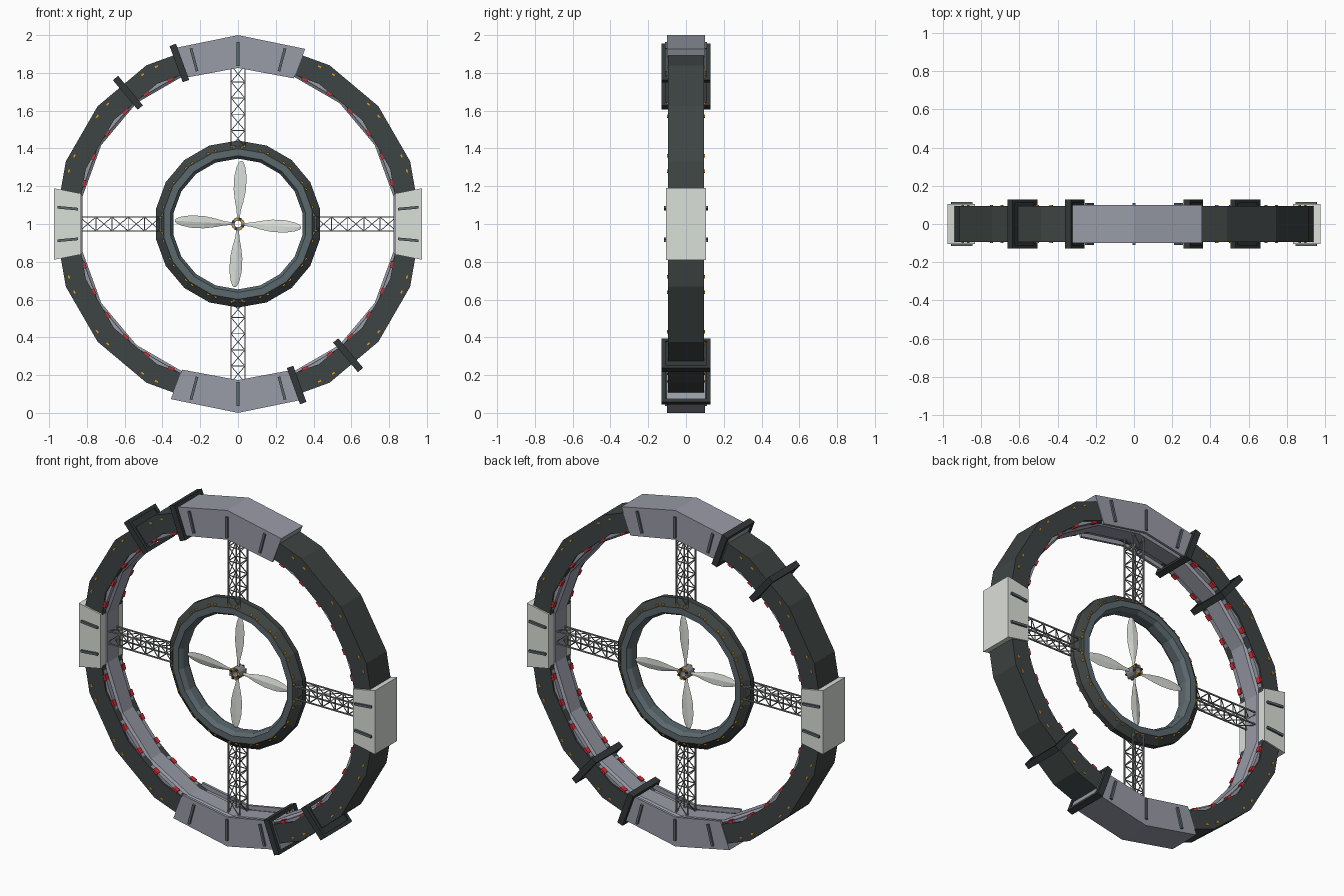
import bpy, bmesh, math
from mathutils import Vector, Matrix

if "Cube" in bpy.data.objects:
    bpy.data.objects.remove(bpy.data.objects["Cube"])

def mat(name, r, g, b):
    m = bpy.data.materials.new(name)
    m.diffuse_color = (r, g, b, 1)
    m.use_nodes = True
    m.node_tree.nodes["Principled BSDF"].inputs["Base Color"].default_value = m.diffuse_color
    return m

DARK = mat("dark_hull", .048, .058, .056)
FRAME = mat("frame_black", .032, .038, .038)
LAV = mat("lavender_grey", .315, .325, .385)
LIGHT = mat("pale_grey", .71, .745, .69)
SLATE = mat("slate_blue", .105, .14, .155)
STEEL = mat("truss_steel", .25, .255, .255)
RED = mat("red_light", .68, .025, .035)
ORANGE = mat("orange_light", .85, .36, .01)

def P(r, deg, y=0):
    """Point in the wheel plane: radius, angle, depth."""
    a = math.radians(deg)
    return Vector((r * math.cos(a), y, 1 + r * math.sin(a)))

def finish(name, bm, *mats):
    bmesh.ops.recalc_face_normals(bm, faces=bm.faces)
    me = bpy.data.meshes.new(name)
    bm.to_mesh(me)
    bm.free()
    for m in mats:
        me.materials.append(m)
    ob = bpy.data.objects.new(name, me)
    bpy.context.collection.objects.link(ob)
    return ob

def sweep(name, sections, closed, mats, rule=None):
    """Skin a list of equal-length point loops."""
    bm = bmesh.new()
    loops = [[bm.verts.new(p) for p in s] for s in sections]
    n, k = len(loops), len(loops[0])
    for i in range(n if closed else n - 1):
        A, B = loops[i], loops[(i + 1) % n]
        for j in range(k):
            f = bm.faces.new((A[j], A[(j + 1) % k], B[(j + 1) % k], B[j]))
            if rule:
                f.material_index = rule(j)
    if not closed:
        bm.faces.new(loops[0])
        bm.faces.new(loops[-1])
    return finish(name, bm, *mats)

def ring(name, profile, angles, closed, mats, rule=None):
    return sweep(name, [[P(r, a, y) for r, y in profile] for a in angles], closed, mats, rule)

def rect(r0, r1, y):
    return [(r0, -y), (r1, -y), (r1, y), (r0, y)]

def box(bm, deg, r, y, tang, rad, dep):
    """Box turned to the wheel: tangential, radial and depth sizes."""
    m = (Matrix.Translation(P(r, deg, y)) @ Matrix.Rotation(-math.radians(deg), 4, 'Y')
         @ Matrix.Diagonal((rad, dep, tang, 1)))
    bmesh.ops.create_cube(bm, size=1, matrix=m)

def bar(bm, a, b, w):
    d = b - a
    m = (Matrix.Translation((a + b) / 2) @ d.to_track_quat('Z', 'Y').to_matrix().to_4x4()
         @ Matrix.Diagonal((w, w, d.length, 1)))
    bmesh.ops.create_cube(bm, size=1, matrix=m)

# outer ring and its inner lining
EVEN = [20 * k for k in range(18)]
ODD = [20 * k + 10 for k in range(18)]
ring("outer_ring", rect(.857, .97, .095), EVEN, True, [DARK])
ring("ring_lining", [(.85, -.085), (.9, -.085), (.9, .085), (.85, .085), (.85, .06),
                     (.836, .05), (.836, -.05), (.85, -.06)], ODD, True, [LAV])

# covers with raised ribs; top and bottom ones straddle the lining
ribs = bmesh.new()
for c, nm in ((90, "top"), (270, "bottom")):
    secs = []
    for d, ro in ((-21, .993), (0, 1.0), (21, .993)):
        u = rect(.826, ro, .1) + [(.826, .085), (.88, .085), (.88, -.085), (.826, -.085)]
        secs.append([P(r, c + d, y) for r, y in u])
    sweep(nm + "_cover", secs, False, [LAV])
    for d in (-15, 0, 15):
        for s in (-1, 1):
            box(ribs, c + d, .9, s * .103, .014, .125, .016)
for c, nm in ((0, "right"), (180, "left")):
    ring(nm + "_cover", rect(.846, .993, .105), [c - 11, c + 11], False, [LIGHT])
    for d in (-5.3, 5.3):
        for s in (-1, 1):
            box(ribs, c + d, .905, s * .108, .014, .11, .016)
finish("cover_ribs", ribs, SLATE)

# clamp frames around the ring, each with a recessed web
frames = bmesh.new()
for a in (110, 130, 290, 310):
    for s in (-1, 1):
        box(frames, a, .907, s * .119, .036, .204, .02)
        box(frames, a, .907 + s * .092, 0, .036, .02, .22)
        box(frames, a, .907, s * .1, .02, .18, .03)
    box(frames, a, .975, 0, .02, .06, .22)
finish("clamp_frames", frames, FRAME)

# small lights: amber on the faces, red on the inner edge
covered = (0, 80, 100, 180, 260, 280)
amber, red = bmesh.new(), bmesh.new()
for k in EVEN:
    for s in (-1, 1):
        if k not in covered:
            for d in (-2.6, 2.6):
                box(amber, k + d, .938, s * .096, .017, .008, .008)
        for d in (5.2, 15):
            a = k + d
            if min(abs((a - c + 180) % 360 - 180) for c in (90, 270)) > 21 and \
               min(abs((a - c + 180) % 360 - 180) for c in (0, 180)) > 12:
                box(red, a, .843, s * .08, .034, .017, .026)
        for d in (-3, 3):
            box(amber, k + 10 + d, .405, s * .044, .014, .008, .01)
finish("amber_lights", amber, ORANGE)
finish("red_lights", red, RED)

# inner ring: dark outside, slate inside
prof = [(.442, -.016), (.442, .016), (.399, .05), (.362, .05),
        (.346, .025), (.346, -.025), (.362, -.05), (.399, -.05)]
ring("inner_ring", prof, ODD, True, [DARK, SLATE], lambda j: 0 if j in (0, 1, 7) else 1)

# lattice spokes
W, R0, R1, BAYS = .037, .41, .838, 5
step = (R1 - R0) / BAYS
corners = [(-W, -W), (W, -W), (W, W), (-W, W)]
for c, nm in ((0, "right"), (90, "top"), (180, "left"), (270, "bottom")):
    bm = bmesh.new()
    tang = P(1, c + 90) - P(0, 0)
    def Q(r, i):
        t, y = corners[i % 4]
        return P(r, c, y) + tang * t
    for i in range(4):
        bar(bm, Q(R0 - .02, i), Q(R1, i), .007)
        for b in range(BAYS + 1):
            r = R0 + b * step
            bar(bm, Q(r, i), Q(r, i + 1), .0045)
            if b < BAYS:
                bar(bm, Q(r, i), Q(r + step, i + 1), .004)
    finish(nm + "_spoke_truss", bm, STEEL)

# propeller blades: leaf outline, slight pitch
stations = [(.035, .008, 12), (.07, .011, 12), (.12, .023, 11), (.18, .033, 10),
            (.25, .033, 8), (.3, .024, 7), (.325, .014, 6), (.334, .005, 6)]
for n in range(4):
    c = 90 * n - 3
    out, tang = P(1, c) - P(0, 0), P(1, c + 90) - P(0, 0)
    secs = []
    for r, w, tw in stations:
        t = math.radians(tw)
        chord = tang * math.cos(t) + Vector((0, math.sin(t), 0))
        nor = chord.cross(out)
        h = min(.005, w * .3)
        o = P(r, c)
        secs.append([o - chord * w, o + nor * h, o + chord * w, o - nor * h])
    sweep("propeller_blade_%d" % (n + 1), secs, False, [LIGHT])

# propeller hub: open sleeve with bolts and amber tabs
ring("propeller_hub", rect(.018, .034, .03), [30 * k for k in range(12)], True, [STEEL])
bolts, tabs = bmesh.new(), bmesh.new()
for k in range(8):
    for s in (-1, 1):
        box(bolts if k % 2 else tabs, 45 * k + 20, .028, s * .031, .012, .014, .008)
finish("hub_bolts", bolts, FRAME)
finish("hub_tabs", tabs, ORANGE)
